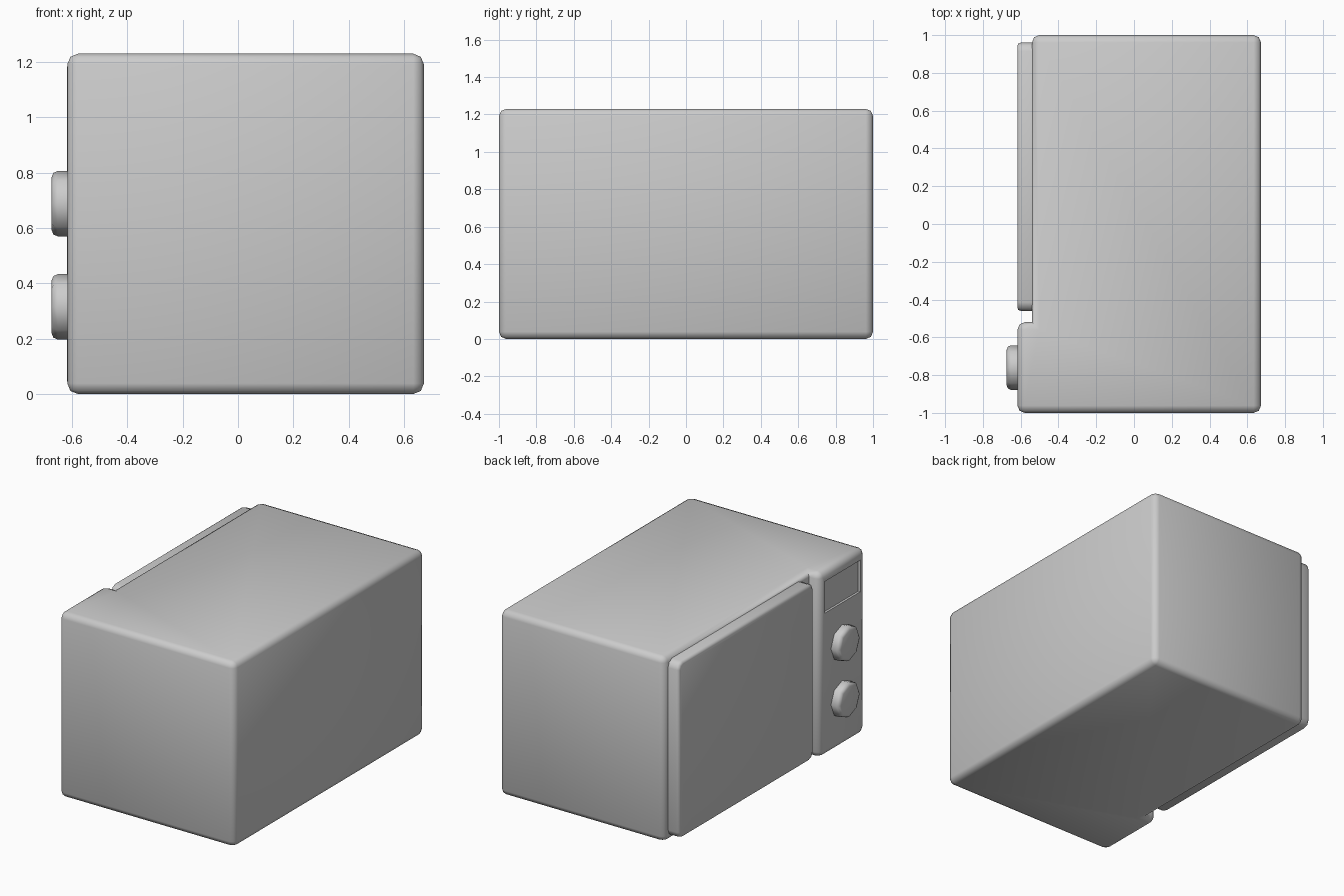
import bpy, bmesh, math
from mathutils import Matrix

if "Cube" in bpy.data.objects:
    bpy.data.objects.remove(bpy.data.objects["Cube"])


def finish(bm, name, smooth=True):
    bmesh.ops.recalc_face_normals(bm, faces=bm.faces)
    me = bpy.data.meshes.new(name)
    bm.to_mesh(me)
    bm.free()
    ob = bpy.data.objects.new(name, me)
    bpy.context.collection.objects.link(ob)
    bpy.context.view_layer.objects.active = ob
    ob.select_set(True)
    if smooth:
        bpy.ops.object.shade_smooth_by_angle(angle=math.radians(50))
    ob.select_set(False)
    return ob


def bevel(bm, edges, width, segments=2):
    bmesh.ops.bevel(bm, geom=list(edges), offset=width, segments=segments,
                    profile=0.5, affect='EDGES', clamp_overlap=True)


def box(x, y, z):
    bm = bmesh.new()
    bmesh.ops.create_cube(bm, size=1)
    for v in bm.verts:
        v.co = [a + (b - a) * (c + 0.5) for (a, b), c in zip((x, y, z), v.co)]
    return bm


# Casing: L-shaped plan, with the control panel standing proud of the door recess
plan = [(-0.54, 1), (-0.54, -0.52), (-0.617, -0.52), (-0.617, -1), (0.672, -1), (0.672, 1)]
bm = bmesh.new()
face = bm.faces.new([bm.verts.new((x, y, 0)) for x, y in plan])
ext = bmesh.ops.extrude_face_region(bm, geom=[face])
for v in ext['geom']:
    if isinstance(v, bmesh.types.BMVert):
        v.co.z = 1.23
bmesh.ops.recalc_face_normals(bm, faces=bm.faces)
bevel(bm, [e for e in bm.edges if e.is_convex], 0.055)
casing = finish(bm, "casing")

# Shallow display recess at the top of the control panel
cutter = finish(box((-0.7, -0.602), (-0.95, -0.575), (0.95, 1.16)), "display_cutter", False)
cutter.hide_render = True
cutter.hide_viewport = True
mod = casing.modifiers.new("display_recess", 'BOOLEAN')
mod.operation = 'DIFFERENCE'
mod.solver = 'EXACT'
mod.object = cutter

# Door: rounded outline, then a fine bevel round the face
bm = box((-0.618, -0.53), (-0.46, 0.96), (0.03, 1.2))
bevel(bm, [e for e in bm.edges if abs(e.verts[0].co.x - e.verts[1].co.x) > 0.05], 0.045)
bevel(bm, [e for e in bm.edges if all(v.co.x < -0.61 for v in e.verts)], 0.018)
finish(bm, "door")

# Two control knobs
for label, z in (("upper_knob", 0.688), ("lower_knob", 0.315)):
    bm = bmesh.new()
    bmesh.ops.create_cone(bm, cap_ends=True, segments=8, radius1=0.118, radius2=0.118,
                          depth=0.075,
                          matrix=Matrix.Translation((-0.6365, -0.76, z))
                          @ Matrix.Rotation(math.pi / 2, 4, 'Y'))
    bevel(bm, [e for e in bm.edges if all(v.co.x < -0.65 for v in e.verts)], 0.022)
    finish(bm, label)
